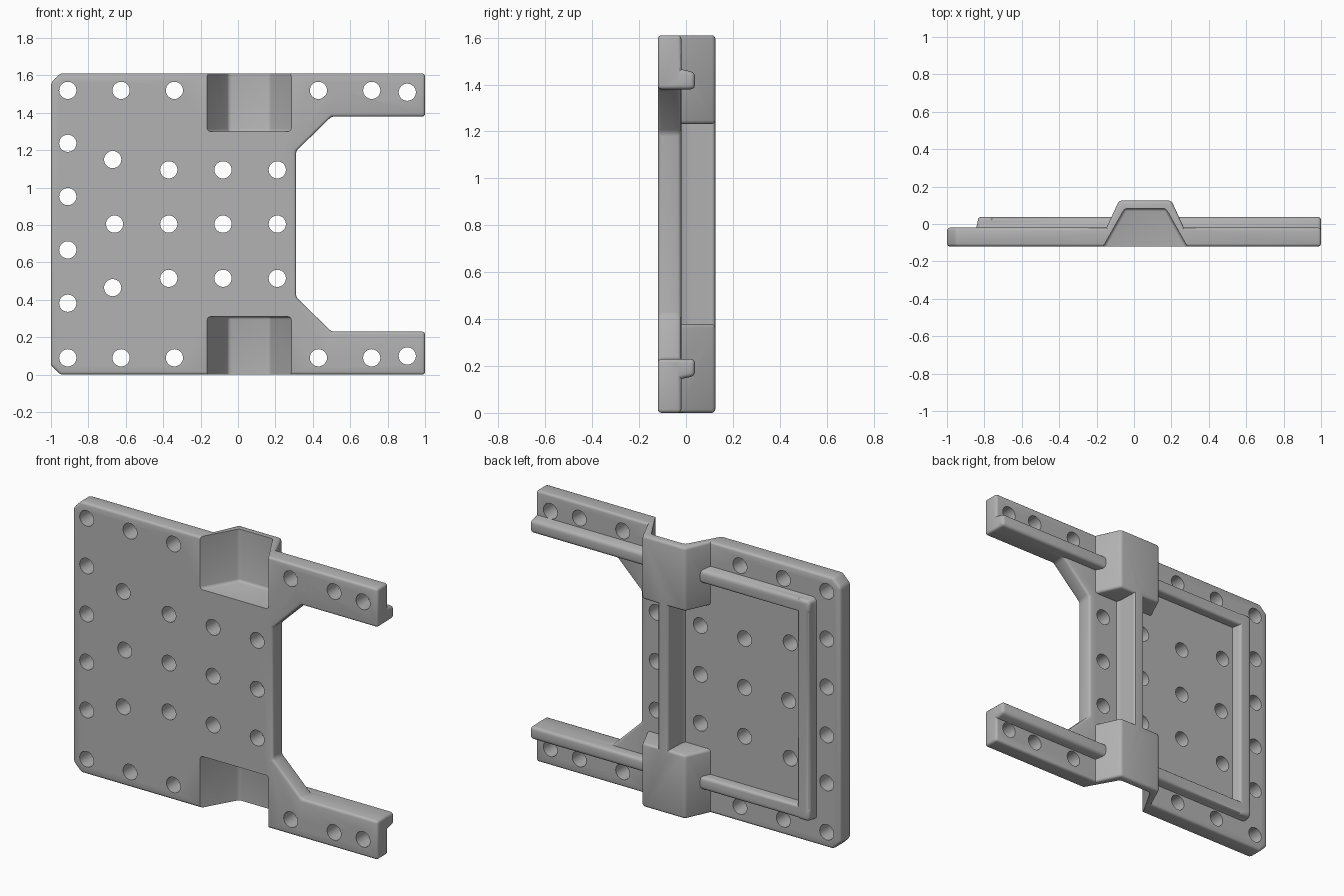
import bpy, bmesh, math
from mathutils import Matrix

cube = bpy.data.objects.get("Cube")
if cube:
    bpy.data.objects.remove(cube, do_unlink=True)

H = 1.61  # total height

grey = bpy.data.materials.new("mid grey")
grey.use_nodes = True
colour = (0.45, 0.45, 0.45, 1)
grey.diffuse_color = colour
grey.node_tree.nodes["Principled BSDF"].inputs["Base Color"].default_value = colour


def add_object(name, bm):
    bmesh.ops.recalc_face_normals(bm, faces=bm.faces[:])
    mesh = bpy.data.meshes.new(name)
    bm.to_mesh(mesh)
    bm.free()
    mesh.materials.append(grey)
    ob = bpy.data.objects.new(name, mesh)
    bpy.context.collection.objects.link(ob)
    return ob


def prism(name, outline, axis, lo, hi, bevel=0.015, flip=False):
    """Extrude an outline along an axis with rounded edges; flip mirrors top to bottom."""
    place = {"x": lambda a, b, t: (t, a, b),
             "y": lambda a, b, t: (a, t, b),
             "z": lambda a, b, t: (a, b, t)}[axis]
    bm = bmesh.new()
    face = bm.faces.new([bm.verts.new(place(a, b, lo)) for a, b in outline])
    ext = bmesh.ops.extrude_face_region(bm, geom=[face], use_keep_orig=True)
    for v in ext["geom"]:
        if isinstance(v, bmesh.types.BMVert):
            v.co["xyz".index(axis)] = hi
    bmesh.ops.recalc_face_normals(bm, faces=bm.faces[:])
    if bevel:
        bmesh.ops.bevel(bm, geom=bm.edges[:], offset=bevel, segments=3,
                        profile=0.5, affect="EDGES", clamp_overlap=True)
    if flip:
        for v in bm.verts:
            v.co.z = H - v.co.z
    return add_object(name, bm)


def combine(target, tool, operation):
    mod = target.modifiers.new("combine", "BOOLEAN")
    mod.operation, mod.solver, mod.object = operation, "EXACT", tool
    tool.hide_render = True
    bpy.context.view_layer.objects.active = target
    bpy.ops.object.modifier_apply(modifier=mod.name)
    bpy.data.objects.remove(tool, do_unlink=True)


# Flat plate with two arms around a notch
half = [(-0.95, 0), (1, 0), (1, 0.23), (0.5, 0.23), (0.31, 0.415)]
outline = half + [(x, H - z) for x, z in reversed(half)] + [(-1, H - 0.05), (-1, 0.05)]
plate = prism("bracket_plate", outline, "y", -0.12, -0.02)

# Raised ribs along the arms and down the far side
long_rib = [(-0.06, 0.135), (-0.02, 0.145), (0.038, 0.157), (0.038, 0.23), (-0.06, 0.23)]
side_rib = [(-0.853, -0.06), (-0.83, 0.038), (-0.755, 0.038), (-0.735, -0.06)]
for flip in (False, True):
    combine(plate, prism("arm_rib", long_rib, "x", -0.835, 1, 0.018, flip), "UNION")
combine(plate, prism("side_rib", side_rib, "z", 0.15, H - 0.15, 0.018), "UNION")

# Trapezoid housings joined by a central spine
housing = [(-0.17, -0.07), (-0.08, 0.125), (0.2, 0.125), (0.29, -0.07)]
for flip in (False, True):
    combine(plate, prism("housing", housing, "z", 0, 0.378, 0.015, flip), "UNION")
spine = [(0.0, -0.06), (0.025, 0.0), (0.03, 0.125), (0.1, 0.125), (0.105, 0.0), (0.13, -0.06)]
combine(plate, prism("spine", spine, "z", 0.3, H - 0.3), "UNION")

# Open pockets in the front of the housings
pocket = [(-0.21, -0.2), (-0.05, 0.083), (0.17, 0.083), (0.33, -0.2)]
for flip in (False, True):
    combine(plate, prism("pocket_cutter", pocket, "z", -0.2, 0.31, 0.015, flip), "DIFFERENCE")

# Round bolt holes
holes = [(-0.67, 1.15), (-0.66, H / 2), (-0.67, 0.465)]
holes += [(x, H / 2 + dz) for x in (-0.37, -0.08, 0.21) for dz in (-0.29, 0, 0.29)]
holes += [(-0.91, 0.382 + 0.285 * i) for i in range(4)]
for x in (-0.91, -0.625, -0.34, 0.43, 0.715, 0.905):
    edge = 0.1 if x > 0.9 else 0.09
    holes += [(x, edge), (x, H - edge)]
bm = bmesh.new()
for x, z in holes:
    bmesh.ops.create_cone(bm, cap_ends=True, segments=28, radius1=0.046, radius2=0.046, depth=0.6,
                          matrix=Matrix.Translation((x, 0, z)) @ Matrix.Rotation(math.pi / 2, 4, "X"))
combine(plate, add_object("hole_cutter", bm), "DIFFERENCE")

# Smooth shading with sharp corners kept
bpy.ops.object.select_all(action="DESELECT")
plate.select_set(True)
bpy.context.view_layer.objects.active = plate
bpy.ops.object.shade_smooth_by_angle(angle=math.radians(35))
